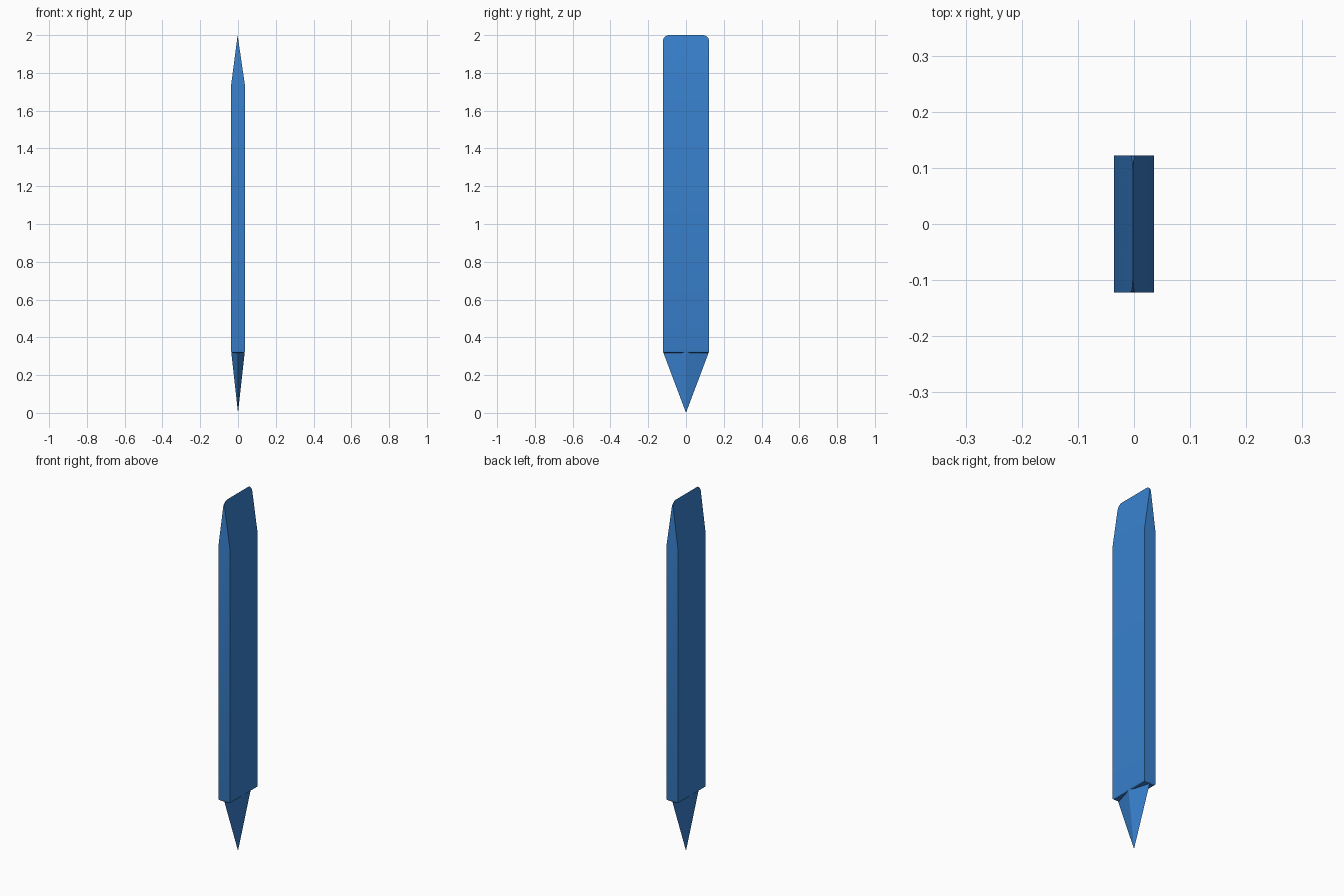
import bpy, bmesh
from mathutils import Vector

if "Cube" in bpy.data.objects:
    bpy.data.objects.remove(bpy.data.objects["Cube"])

HX, HY = 0.036, 0.122      # half thickness, half width
TOP, BASE, SHOULDER = 2.0, 0.317, 1.74
APEX_X = -0.002

mat = bpy.data.materials.new("blue")
mat.diffuse_color = (0.04, 0.22, 0.62, 1)
mat.use_nodes = True
mat.node_tree.nodes["Principled BSDF"].inputs["Base Color"].default_value = mat.diffuse_color


def finish(bm, name):
    bmesh.ops.recalc_face_normals(bm, faces=bm.faces)
    mesh = bpy.data.meshes.new(name)
    bm.to_mesh(mesh)
    bm.free()
    obj = bpy.data.objects.new(name, mesh)
    bpy.context.collection.objects.link(obj)
    mesh.materials.append(mat)
    return obj


# Flat bar with rounded upper corners, ground to a chisel edge at the top
bm = bmesh.new()
bmesh.ops.create_cube(bm, size=1)
for v in bm.verts:
    v.co = (v.co.x * 2 * HX, v.co.y * 2 * HY, BASE + (v.co.z + 0.5) * (TOP - BASE))


def bevel(test, radius, segments):
    edges = [e for e in bm.edges if test(e)]
    bmesh.ops.bevel(bm, geom=edges, offset=radius, segments=segments,
                    profile=0.5, affect='EDGES')


bevel(lambda e: all(v.co.z > TOP - 0.001 for v in e.verts)
      and abs(e.verts[0].co.x - e.verts[1].co.x) > 0.01, 0.032, 6)
bevel(lambda e: all(v.co.z < BASE + 0.001 for v in e.verts), 0.012, 3)

for side in (-1, 1):
    normal = Vector((side * (TOP - SHOULDER), 0, HX - side * APEX_X))
    res = bmesh.ops.bisect_plane(bm, geom=bm.verts[:] + bm.edges[:] + bm.faces[:],
                                 dist=1e-6, plane_co=(APEX_X, 0, TOP - 0.0005),
                                 plane_no=normal, clear_outer=True)
    cut = [g for g in res["geom_cut"] if isinstance(g, bmesh.types.BMEdge)]
    bmesh.ops.holes_fill(bm, edges=cut, sides=0)
bar = finish(bm, "bar")

bpy.context.view_layer.objects.active = bar
bar.select_set(True)
bpy.ops.object.shade_smooth_by_angle(angle=0.5)
bar.select_set(False)

# Four-sided diamond point below the bar
bm = bmesh.new()
ring = [bm.verts.new(c) for c in ((HX, 0, 0.325), (0, HY, 0.325),
                                  (-HX, 0, 0.325), (0, -HY, 0.325))]
tip = bm.verts.new((0, 0, 0))
bm.faces.new(ring)
for i in range(4):
    bm.faces.new((ring[i], ring[(i + 1) % 4], tip))
finish(bm, "point")
